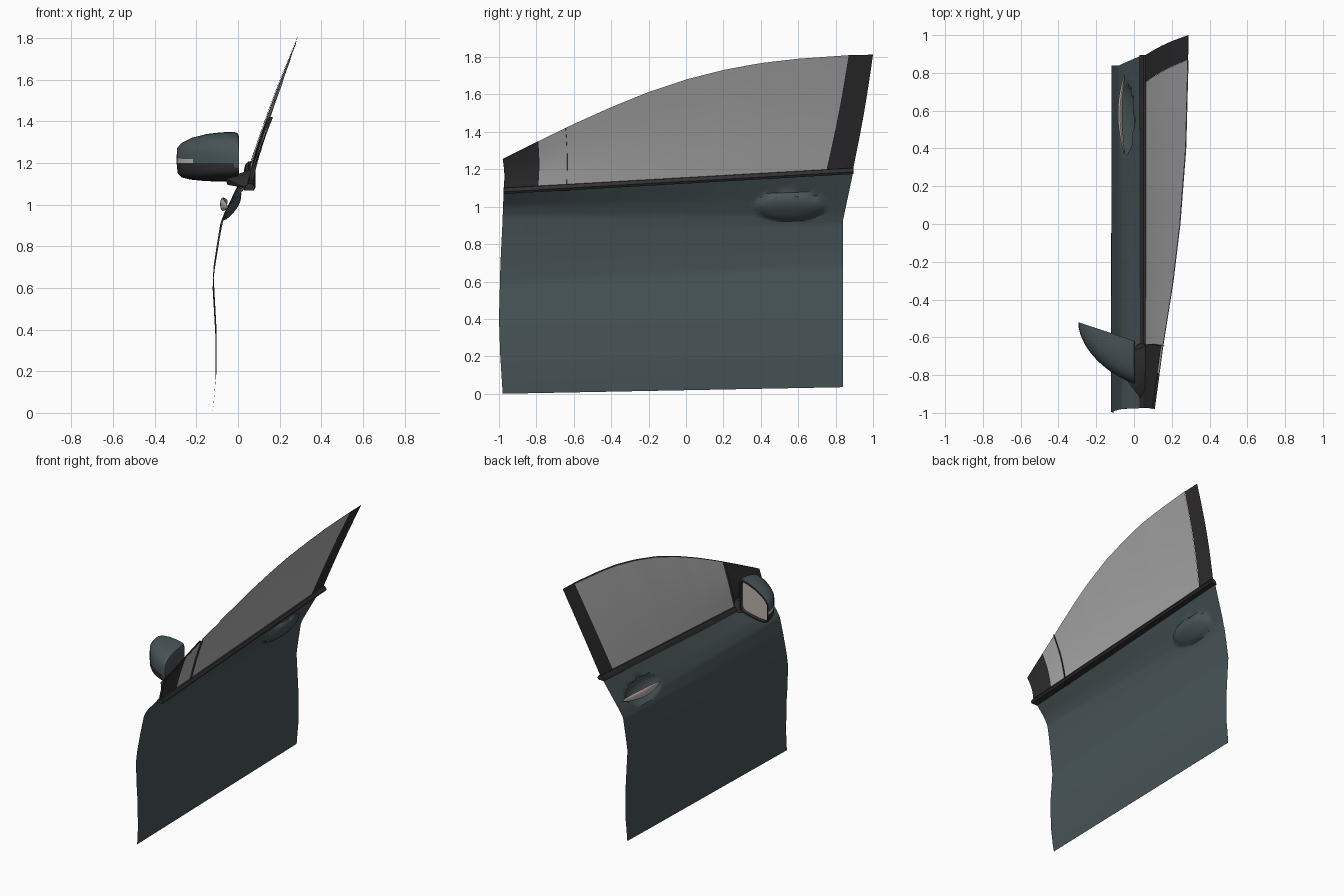
import bpy, bmesh, math

if "Cube" in bpy.data.objects:
    bpy.data.objects.remove(bpy.data.objects["Cube"])


def material(name, r, g, b):
    m = bpy.data.materials.new(name)
    m.diffuse_color = (r, g, b, 1)
    m.use_nodes = True
    m.node_tree.nodes["Principled BSDF"].inputs["Base Color"].default_value = m.diffuse_color
    return m


PAINT = material("paint", 0.065, 0.09, 0.096)
TRIM = material("dark_trim", 0.03, 0.028, 0.028)
GLASS = material("window_grey", 0.42, 0.42, 0.42)
SILVER = material("silver", 0.52, 0.46, 0.44)


def lerp(a, b, t):
    return a + (b - a) * t


def interp(pts, t):
    """Piecewise linear lookup in a list of (key, value) points."""
    if t <= pts[0][0]:
        return pts[0][1]
    for (a, va), (b, vb) in zip(pts, pts[1:]):
        if t <= b:
            return lerp(va, vb, (t - a) / (b - a))
    return pts[-1][1]


def finish(bm, name, mats, angle=35, normals=True):
    if normals:
        bmesh.ops.recalc_face_normals(bm, faces=bm.faces)
    me = bpy.data.meshes.new(name)
    bm.to_mesh(me)
    bm.free()
    ob = bpy.data.objects.new(name, me)
    bpy.context.collection.objects.link(ob)
    for m in mats:
        me.materials.append(m)
    bpy.ops.object.select_all(action='DESELECT')
    ob.select_set(True)
    bpy.context.view_layer.objects.active = ob
    bpy.ops.object.shade_smooth_by_angle(angle=math.radians(angle))
    return ob


def grid(name, nu, nv, point, mat):
    """Sheet whose points come from point(u, v), wound to face -x."""
    bm = bmesh.new()
    vs = [[bm.verts.new(point(i / nu, j / nv)) for j in range(nv + 1)] for i in range(nu + 1)]
    for i in range(nu):
        for j in range(nv):
            bm.faces.new((vs[i][j], vs[i][j + 1], vs[i + 1][j + 1], vs[i + 1][j]))
    return finish(bm, name, [mat], normals=False)


def loft(name, rings, mats, index=None, angle=35):
    """Closed skin through a list of rings, capped at both ends."""
    bm = bmesh.new()
    vs = [[bm.verts.new(p) for p in r] for r in rings]
    n = len(rings[0])
    for k in range(len(vs) - 1):
        for i in range(n):
            j = (i + 1) % n
            f = bm.faces.new((vs[k][i], vs[k][j], vs[k + 1][j], vs[k + 1][i]))
            if index:
                f.material_index = index(k, i)
    first = bm.faces.new(vs[0])
    last = bm.faces.new(vs[-1][::-1])
    if index:
        first.material_index = index(-1, 0)
        last.material_index = index(len(vs), 0)
    return finish(bm, name, mats, angle)


# Door skin: front and rear (z, x) profiles blended along y, with a handle recess
FRONT = [(0.0, -.123), (.05, -.116), (.17, -.108), (.36, -.108), (.6, -.122),
         (.69, -.112), (.85, -.086), (.95, -.066), (1.0, -.038), (1.075, .03)]
REAR = [(.035, -.118), (.12, -.111), (.2, -.103), (.4, -.103), (.69, -.119),
        (.78, -.106), (.91, -.085), (.96, -.066), (1.05, -.022), (1.18, .042)]
FRONT_EDGE = [(0, -.98), (.2, -.993), (.4, -1.0), (.7, -.992), (.9, -.982), (1.08, -.975)]
REAR_EDGE = [(0, .84), (.93, .84), (1.19, .895)]


def skin(u, v):
    zf = interp([(0, 0), (1, 1.075)], v)
    k = interp([(z, i) for i, (z, x) in enumerate(FRONT)], zf)
    zr = interp([(i, z) for i, (z, x) in enumerate(REAR)], k)
    x = lerp(interp(FRONT, zf), interp(REAR, zr), u)
    y = lerp(interp(FRONT_EDGE, zf), interp(REAR_EDGE, zr), u)
    z = lerp(zf, zr, u)
    r2 = ((y - .555) / .19) ** 2 + ((z - 1.0) / .078) ** 2
    if r2 < 1:
        x += .05 * (1 - r2) ** .6
    return (x, y, z)


grid("door_skin", 110, 80, skin, PAINT)

# Handle bar bridging the recess
bar = []
for k in range(25):
    t = k / 24
    w = max(.06, math.sin(math.pi * t) ** .6)
    cx = -.05 - .024 * math.sin(math.pi * t)
    bar.append([(cx + .012 * w * math.cos(a), lerp(.365, .80, t),
                 lerp(.99, 1.015, t) + .03 * w * math.sin(a))
                for a in (math.tau * i / 16 for i in range(16))])
loft("door_handle", bar, [SILVER])


# Belt moulding under the window
def belt(y):
    return 1.068 + .057 * (y + .975)


SECTION = [(.03, .0), (.075, .0), (.083, .012), (.072, .032), (.05, .034), (.036, .02)]
loft("belt_moulding", [[(x, y, belt(y) + z) for x, z in SECTION] for y in (-.975, -.4, .3, .895)], [TRIM])

# Window sheets share one leaning, slightly bowed surface
TOP_Z = [(-.98, 1.255), (-.8, 1.345), (-.6, 1.442), (-.4, 1.532), (-.2, 1.613), (0, 1.68),
         (.2, 1.731), (.4, 1.768), (.6, 1.791), (.87, 1.81), (1, 1.813)]
TOP_X = [(-.98, .11), (-.65, .155), (-.3, .21), (0, .246), (.4, .277), (.87, .289), (1, .29)]


def window(name, mat, bottom, top, off=(0, 0), v0=0.0, nu=40):
    def point(u, v):
        v = lerp(v0, 1, v)
        yb, yt = lerp(*bottom, u), lerp(*top, u)
        side = .006 * math.sin(math.pi * v)
        x = lerp(.06, interp(TOP_X, yt), v) - .008 * math.sin(math.pi * v)
        return (x + lerp(*off, u), lerp(yb, yt, v) + side,
                lerp(belt(yb) + .025, interp(TOP_Z, yt), v))
    return grid(name, nu, 14 if v0 == 0 else 1, point, mat)


window("window_glass", GLASS, (-.79, .75), (-.79, .87))
window("window_top_edge", TRIM, (-.98, .75), (-.98, .88), (-.003, -.003), .985)
window("rear_pillar_trim", TRIM, (.75, .893), (.87, 1.0), (-.002, -.002), nu=6)
window("sail_trim_inner", TRIM, (-.975, -.79), (-.98, -.79), nu=8)
window("sail_trim_outer", TRIM, (-.975, -.64), (-.98, -.645), (-.012, -.012), nu=12)
window("window_divider", TRIM, (-.64, -.638), (-.645, -.643), (-.012, .012), nu=1)

# Mirror housing: rear outline shrinking forward along a quarter ellipse
OUTLINE = [(-.295, 1.2), (-.295, 1.222), (-.293, 1.272), (-.27, 1.297), (-.22, 1.322), (-.15, 1.34),
           (-.08, 1.348), (-.02, 1.35), (0, 1.343), (.005, 1.325), (.005, 1.2), (.005, 1.14),
           (-.003, 1.122), (-.03, 1.112), (-.1, 1.111), (-.17, 1.115), (-.23, 1.121),
           (-.272, 1.132), (-.29, 1.152)]


def ring(a, b, depth, cx=.005):
    pts = []
    for x, z in OUTLINE:
        px = cx + (x - cx) * a
        pts.append((px, -.62 - (px - .005) / 3 - depth, 1.2 + (z - 1.2) * b))
    return pts


rings = [ring(.9, .86, .02, -.14), ring(.93, .9, 0, -.14), ring(1, 1, 0)]
for k in range(1, 13):
    t = math.radians(k * 7.1)
    rings.append(ring(math.cos(t), math.cos(t) ** .55, .226 * math.sin(t)))


def mirror_mat(k, i):
    if k == -1:
        return 2
    if k < 2:
        return 1
    if i == 0 and k < 8:
        return 2
    return 0 if i < 10 else 1


loft("side_mirror", rings, [PAINT, TRIM, SILVER], mirror_mat, 40)

# Mirror foot joining the housing to the sail trim
bm = bmesh.new()
for p in [(-.06, -.69, 1.125), (-.06, -.8, 1.125), (-.05, -.69, 1.095), (-.05, -.8, 1.095),
          (.05, -.62, 1.085), (.04, -.93, 1.08), (.06, -.65, 1.17), (.06, -.86, 1.15)]:
    bm.verts.new(p)
bmesh.ops.convex_hull(bm, input=bm.verts)
finish(bm, "mirror_foot", [TRIM])
